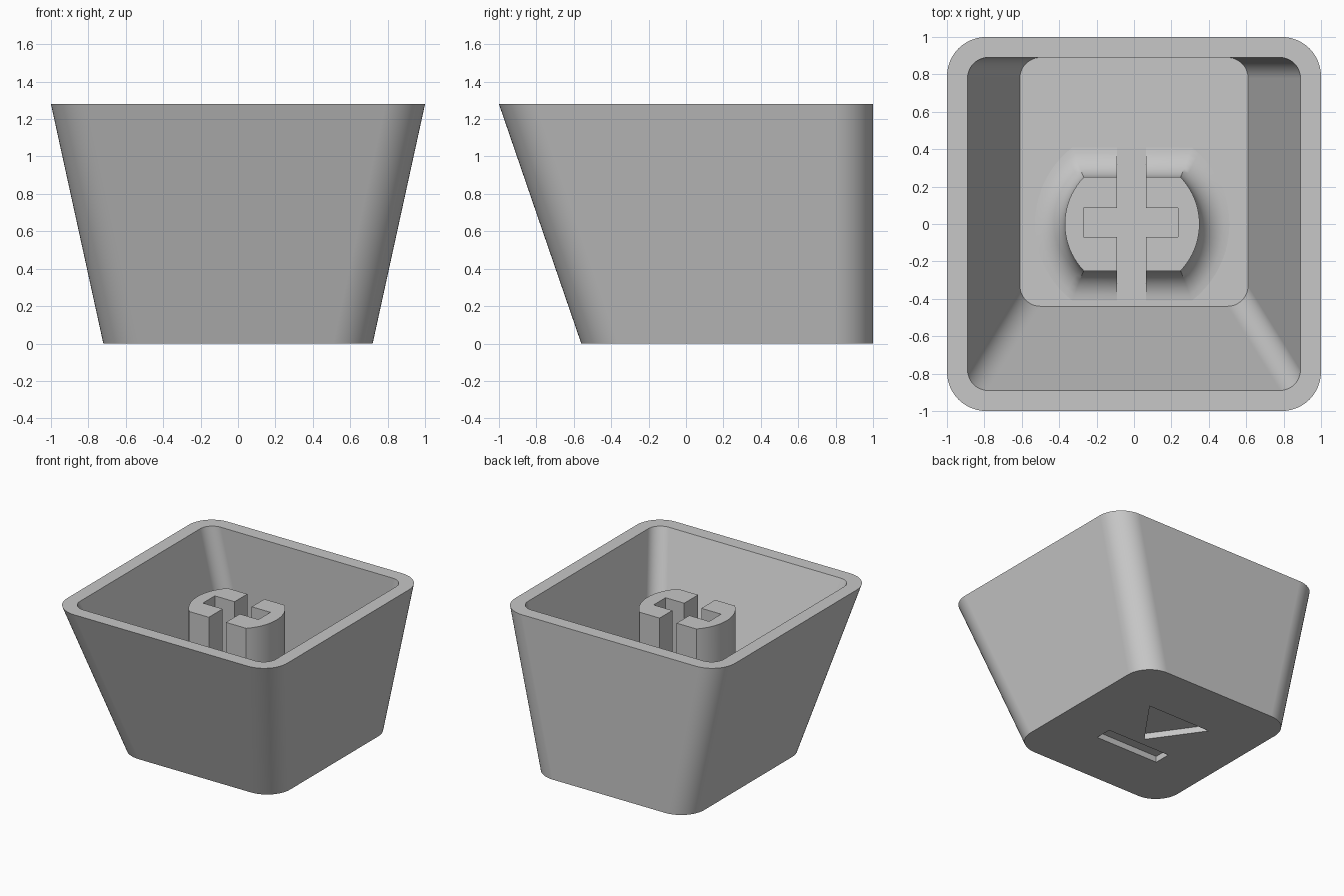
import bpy, bmesh, math

cube = bpy.data.objects.get("Cube")
if cube:
    bpy.data.objects.remove(cube, do_unlink=True)

grey = bpy.data.materials.new("light_grey_plastic")
grey.use_nodes = True
COLOUR = (0.57, 0.57, 0.57, 1)
grey.diffuse_color = COLOUR
grey.node_tree.nodes["Principled BSDF"].inputs["Base Color"].default_value = COLOUR


def loft(name, rings):
    """Closed solid skinned through rings of equal point count."""
    bm = bmesh.new()
    loops = [[bm.verts.new(p) for p in ring] for ring in rings]
    count = len(loops[0])
    for a, b in zip(loops, loops[1:]):
        for i in range(count):
            j = (i + 1) % count
            bm.faces.new((a[i], a[j], b[j], b[i]))
    bm.faces.new(loops[0][::-1])
    bm.faces.new(loops[-1])
    bmesh.ops.recalc_face_normals(bm, faces=bm.faces)
    mesh = bpy.data.meshes.new(name)
    bm.to_mesh(mesh)
    bm.free()
    mesh.materials.append(grey)
    obj = bpy.data.objects.new(name, mesh)
    bpy.context.collection.objects.link(obj)
    return obj


def prism(name, points, z0, z1):
    return loft(name, [[(x, y, z) for x, y in points] for z in (z0, z1)])


def box(name, x0, x1, y0, y1, z0, z1):
    return prism(name, [(x0, y0), (x1, y0), (x1, y1), (x0, y1)], z0, z1)


def rounded_rect(half_x, y0, y1, r, z, steps=12):
    pts = []
    corners = [(half_x - r, y1 - r), (r - half_x, y1 - r),
               (r - half_x, y0 + r), (half_x - r, y0 + r)]
    for k, (cx, cy) in enumerate(corners):
        for i in range(steps + 1):
            a = math.pi / 2 * (k + i / steps)
            pts.append((cx + r * math.cos(a), cy + r * math.sin(a), z))
    return pts


def carve(obj, cutters):
    for cutter in cutters:
        cutter.hide_render = True
        mod = obj.modifiers.new("carve", 'BOOLEAN')
        mod.operation = 'DIFFERENCE'
        mod.solver = 'EXACT'
        mod.object = cutter
        bpy.context.view_layer.objects.active = obj
        bpy.ops.object.modifier_apply(modifier=mod.name)
        bpy.data.objects.remove(cutter, do_unlink=True)


def smooth(obj):
    bpy.ops.object.select_all(action='DESELECT')
    obj.select_set(True)
    bpy.context.view_layer.objects.active = obj
    bpy.ops.object.shade_smooth_by_angle(angle=math.radians(30))
    mod = obj.modifiers.new("clean_normals", 'WEIGHTED_NORMAL')
    mod.keep_sharp = True


HEIGHT, FLOOR, STEM_TOP = 1.28, 0.12, 1.16

# Tapered hollow shell: outer wall, rim, inner wall, floor
shell = loft("cap_shell", [
    rounded_rect(0.72, -0.56, 1, 0.21, 0),
    rounded_rect(1, -1, 1, 0.21, HEIGHT),
    rounded_rect(0.89, -0.89, 0.89, 0.11, HEIGHT),
    rounded_rect(0.61, -0.44, 0.89, 0.11, FLOOR)])

# Recessed triangle and bar on the underside
carve(shell, [
    prism("triangle_recess", [(-0.29, 0.53), (0, 0.12), (0.29, 0.53)], -0.1, 0.05),
    box("bar_recess", -0.29, 0.29, -0.085, 0.055, -0.1, 0.05)])
smooth(shell)


def stem_ring(offset, z, steps=20):
    """Circle flattened front and back, grown outwards by offset."""
    r, flat = 0.36 + offset, 0.25 + offset
    span = math.asin(flat / r)
    pts = []
    for start in (0, math.pi):
        for i in range(steps + 1):
            a = start + span * (2 * i / steps - 1)
            pts.append((r * math.cos(a) - 0.01, r * math.sin(a), z))
    return pts


# Stem with a flared fillet where it meets the floor
FILLET = 0.16
rings = [stem_ring(FILLET, FLOOR - 0.01)]
for i in range(9):
    a = math.pi / 2 * i / 8
    rings.append(stem_ring(FILLET * (1 - math.sin(a)),
                           FLOOR + FILLET * (1 - math.cos(a))))
rings.append(stem_ring(0, STEM_TOP))
stem = loft("stem", rings)

# Cross-shaped socket
carve(stem, [
    box("long_slot", -0.09, 0.065, -0.6, 0.6, 0, 1.5),
    box("cross_slot", -0.27, 0.235, -0.07, 0.085, 0, 1.5)])
smooth(stem)
